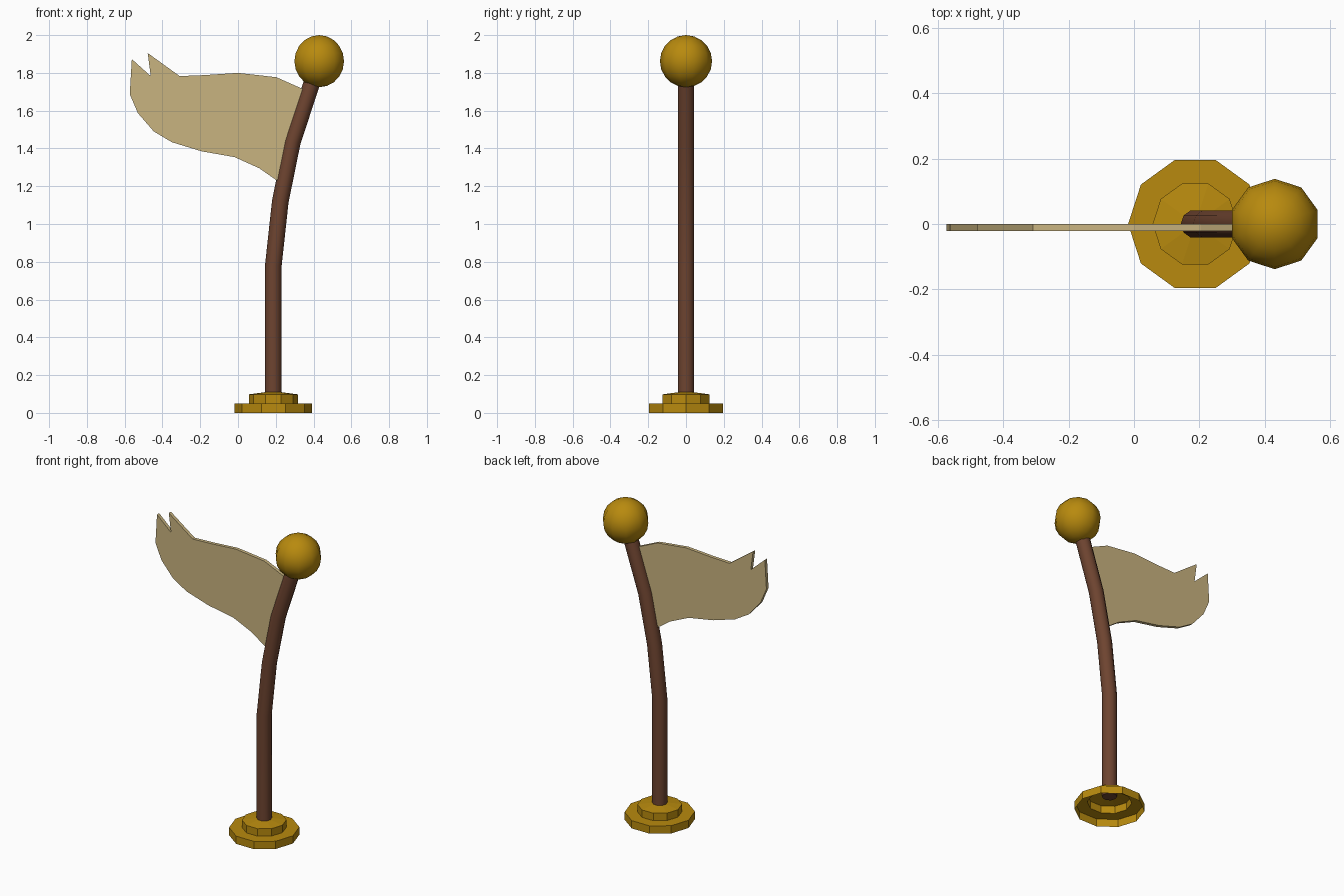
import bpy, bmesh, math
from mathutils import Vector

if "Cube" in bpy.data.objects:
    bpy.data.objects.remove(bpy.data.objects["Cube"])

SIDES = 10
POLE_X = 0.187


def lin(c):
    c /= 255
    return c / 12.92 if c <= 0.04045 else ((c + 0.055) / 1.055) ** 2.4


def material(name, r, g, b):
    m = bpy.data.materials.new(name)
    m.diffuse_color = (lin(r), lin(g), lin(b), 1)
    m.use_nodes = True
    m.node_tree.nodes["Principled BSDF"].inputs["Base Color"].default_value = m.diffuse_color
    return m


gold = material("dark gold", 184, 138, 14)
wood = material("brown wood", 110, 68, 48)
cloth = material("sand cloth", 201, 180, 128)


def finish(name, bm, mat, angle=None):
    me = bpy.data.meshes.new(name)
    bm.to_mesh(me)
    bm.free()
    ob = bpy.data.objects.new(name, me)
    bpy.context.collection.objects.link(ob)
    me.materials.append(mat)
    if angle:
        bpy.ops.object.select_all(action='DESELECT')
        ob.select_set(True)
        bpy.context.view_layer.objects.active = ob
        bpy.ops.object.shade_smooth_by_angle(angle=math.radians(angle))
    return ob


def ring(bm, centre, radius, side=Vector((1, 0, 0))):
    """Polygon ring with one corner pointing along side; the other axis is y."""
    verts = []
    for i in range(SIDES):
        a = 2 * math.pi * i / SIDES
        verts.append(bm.verts.new(centre + side * radius * math.cos(a)
                                  + Vector((0, radius * math.sin(a), 0))))
    return verts


def bridge(bm, rings):
    for lo, hi in zip(rings, rings[1:]):
        for i in range(SIDES):
            j = (i + 1) % SIDES
            bm.faces.new((lo[i], lo[j], hi[j], hi[i]))


# Stepped base: a hollow shell, open underneath
bm = bmesh.new()
profile = [(0.205, 0), (0.205, 0.05), (0.13, 0.05), (0.13, 0.098), (0.04, 0.11)]
bridge(bm, [ring(bm, Vector((POLE_X, 0, z)), r) for r, z in profile])
finish("base", bm, gold)

# Bent pole
path = [Vector((x, 0, z)) for x, z in
        [(POLE_X, 0.09), (POLE_X, 0.78), (0.224, 1.12), (0.288, 1.435), (0.415, 1.82)]]
bm = bmesh.new()
rings = []
for i, p in enumerate(path):
    d = Vector((0, 0, 0))
    if i > 0:
        d += (p - path[i - 1]).normalized()
    if i < len(path) - 1:
        d += (path[i + 1] - p).normalized()
    d.normalize()
    rings.append(ring(bm, p, 0.044, Vector((d.z, 0, -d.x))))
bridge(bm, rings)
bm.faces.new(rings[0][::-1])
bm.faces.new(rings[-1])
finish("pole", bm, wood, 40)

# Ball finial
bm = bmesh.new()
bmesh.ops.create_uvsphere(bm, u_segments=SIDES, v_segments=10, radius=0.138)
bmesh.ops.translate(bm, verts=bm.verts, vec=(0.43, 0, 1.862))
finish("ball_finial", bm, gold, 60)

# Torn pennant: thin slab cut from a waving outline
outline = [(0.38, 1.70), (0.345, 1.714), (0.203, 1.777), (0, 1.80), (-0.18, 1.788),
           (-0.309, 1.783), (-0.478, 1.905), (-0.462, 1.783), (-0.562, 1.873),
           (-0.573, 1.687), (-0.53, 1.587), (-0.446, 1.49), (-0.35, 1.433),
           (-0.193, 1.385), (-0.018, 1.354), (0.113, 1.295), (0.203, 1.232),
           (0.24, 1.215), (0.288, 1.435)]
bm = bmesh.new()
face = bm.faces.new([bm.verts.new((x, 0, z)) for x, z in outline])
ext = bmesh.ops.extrude_face_region(bm, geom=[face])
moved = [v for v in ext["geom"] if isinstance(v, bmesh.types.BMVert)]
bmesh.ops.translate(bm, verts=moved, vec=(0, -0.022, 0))
bmesh.ops.recalc_face_normals(bm, faces=bm.faces)
bmesh.ops.triangulate(bm, faces=[f for f in bm.faces if len(f.verts) > 4])
finish("flag", bm, cloth)
